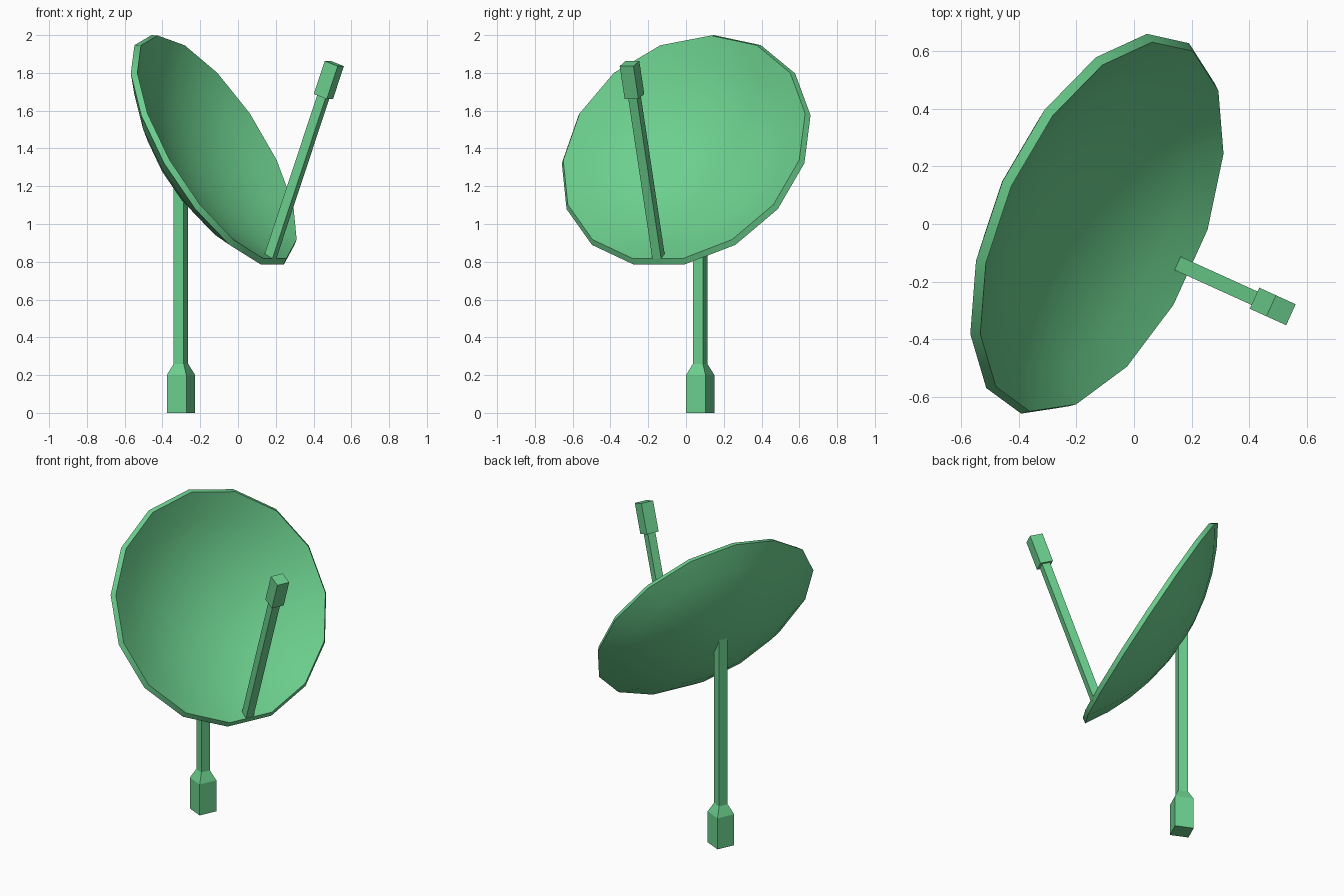
import bpy, bmesh, math
from mathutils import Matrix, Vector

if "Cube" in bpy.data.objects:
    bpy.data.objects.remove(bpy.data.objects["Cube"])

green = bpy.data.materials.new("green_paint")
green.diffuse_color = (0.15, 0.63, 0.27, 1)
green.use_nodes = True
green.node_tree.nodes["Principled BSDF"].inputs["Base Color"].default_value = green.diffuse_color

# shared facing direction of the dish, in plan
YAW = math.radians(-24.4)
fwd = Vector((math.cos(YAW), math.sin(YAW), 0))
side = Vector((-fwd.y, fwd.x, 0))
up = Vector((0, 0, 1))


def frame(x, y, z, origin):
    m = Matrix((x, y, z)).transposed().to_4x4()
    m.translation = origin
    return m


def finish(name, bm, matrix, smooth=False):
    bmesh.ops.transform(bm, matrix=matrix, verts=bm.verts)
    bmesh.ops.recalc_face_normals(bm, faces=bm.faces)
    me = bpy.data.meshes.new(name)
    bm.to_mesh(me)
    bm.free()
    ob = bpy.data.objects.new(name, me)
    bpy.context.collection.objects.link(ob)
    me.materials.append(green)
    if smooth:
        bpy.ops.object.select_all(action='DESELECT')
        ob.select_set(True)
        bpy.context.view_layer.objects.active = ob
        bpy.ops.object.shade_smooth_by_angle(angle=math.radians(40))
    return ob


def square_post(name, sections, matrix, top_slope=0):
    """Stack of square sections (z, half width); the top may be cut on a slope."""
    bm = bmesh.new()
    rings = []
    for i, (z, h) in enumerate(sections):
        s = top_slope if i == len(sections) - 1 else 0
        rings.append([bm.verts.new((x * h, y * h, z - s * x * h))
                      for x, y in ((-1, -1), (1, -1), (1, 1), (-1, 1))])
    for a, b in zip(rings, rings[1:]):
        for j in range(4):
            k = (j + 1) % 4
            bm.faces.new((a[j], a[k], b[k], b[j]))
    bm.faces.new(rings[0])
    bm.faces.new(rings[-1])
    return finish(name, bm, matrix)


# dish: thick 15-sided spherical cap, tilted 30 degrees upward
SEG, RINGS, R, DEPTH, THICK = 15, 5, 0.709, 0.215, 0.035
centre = Vector((-0.134, 0, 1.386))
tilt = math.radians(30)
axis = fwd * math.cos(tilt) + up * math.sin(tilt)
dish_up = -fwd * math.sin(tilt) + up * math.cos(tilt)

half = 2 * math.atan(DEPTH / R)
ball = R / math.sin(half)
lift = ball * math.cos(half)
angles = [half * i / RINGS for i in range(RINGS + 1)]
profile = [(ball * math.sin(a), lift - ball * math.cos(a)) for a in angles]
inner = ball - THICK
profile += [(inner * math.sin(a), lift - inner * math.cos(a)) for a in reversed(angles)]

bm = bmesh.new()
rings = []
for r, z in profile:
    if r < 1e-6:
        rings.append([bm.verts.new((0, 0, z))] * SEG)
    else:
        rings.append([bm.verts.new((r * math.sin(math.tau * j / SEG),
                                    r * math.cos(math.tau * j / SEG), z))
                      for j in range(SEG)])
for a, b in zip(rings, rings[1:]):
    for j in range(SEG):
        k = (j + 1) % SEG
        bm.faces.new(list(dict.fromkeys((a[j], a[k], b[k], b[j]))))
finish("dish", bm, frame(side, dish_up, axis, centre), smooth=True)

# mast: wide foot, taper, shaft cut to the slope of the dish back
mast_at = Vector((-0.302, 0.075, 0))
square_post("mast", [(0, 0.0566), (0.2, 0.0566), (0.26, 0.029), (1.29, 0.029)],
            frame(fwd, side, up, mast_at), top_slope=math.sqrt(3))

# receiver arm and head, leaning forward 20 degrees
lean = math.radians(20)
along = fwd * math.sin(lean) + up * math.cos(lean)
across = fwd * math.cos(lean) - up * math.sin(lean)
head_at = frame(across, side, along, Vector((0.481, -0.286, 1.762)))
square_post("receiver_arm", [(-1.008, 0.0255), (-0.08, 0.0255)], head_at)
square_post("receiver_head", [(-0.093, 0.04), (0.093, 0.04)], head_at)
